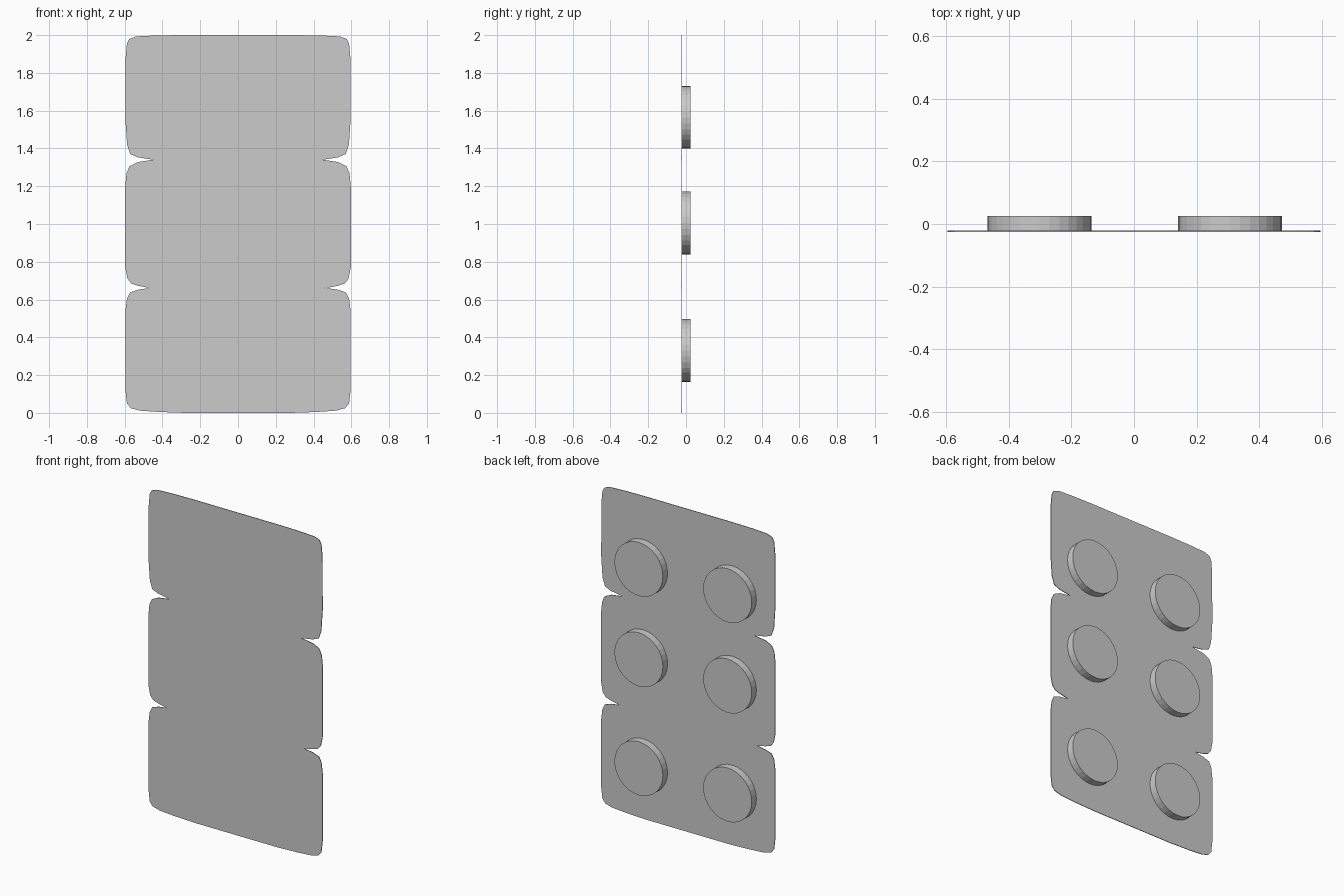
import bpy, bmesh, math
from mathutils import Matrix

cube = bpy.data.objects.get("Cube")
if cube:
    bpy.data.objects.remove(cube, do_unlink=True)

grey = bpy.data.materials.new("light_grey")
grey.use_nodes = True
GREY = (0.6, 0.6, 0.6, 1)
grey.diffuse_color = GREY
grey.node_tree.nodes["Principled BSDF"].inputs["Base Color"].default_value = GREY

BACK = -0.025      # front face of the sheet
FRONT = 0.025      # outer face of the discs
THICK = 0.004


def finish(name, bm):
    bmesh.ops.recalc_face_normals(bm, faces=bm.faces)
    mesh = bpy.data.meshes.new(name)
    bm.to_mesh(mesh)
    bm.free()
    mesh.materials.append(grey)
    obj = bpy.data.objects.new(name, mesh)
    bpy.context.collection.objects.link(obj)
    bpy.ops.object.select_all(action='DESELECT')
    obj.select_set(True)
    bpy.context.view_layer.objects.active = obj
    bpy.ops.object.shade_smooth_by_angle(angle=math.radians(30))
    return obj


# Right half of the notched outline, from top to bottom (x, z)
top_panel = [(0.3, 2.0), (0.44, 1.998), (0.54, 1.993), (0.575, 1.98), (0.588, 1.955),
             (0.595, 1.88), (0.596, 1.55), (0.587, 1.42), (0.57, 1.37), (0.53, 1.353)]
middle_panel = [(0.45, 1.34), (0.53, 1.328), (0.573, 1.307), (0.59, 1.27), (0.597, 1.2),
                (0.597, 0.77), (0.585, 0.71), (0.565, 0.685), (0.53, 0.673)]
bottom_panel = [(0.47, 0.661), (0.53, 0.652), (0.572, 0.637), (0.588, 0.605), (0.596, 0.54),
                (0.596, 0.12), (0.588, 0.05), (0.567, 0.025), (0.52, 0.012),
                (0.42, 0.005), (0.28, 0.0)]
half = top_panel + middle_panel + bottom_panel
outline = half + [(-x, z) for x, z in reversed(half)]

# Thin notched sheet
bm = bmesh.new()
face = bm.faces.new([bm.verts.new((x, BACK, z)) for x, z in outline])
ext = bmesh.ops.extrude_face_region(bm, geom=[face])
bmesh.ops.translate(bm, vec=(0, THICK, 0),
                    verts=[v for v in ext["geom"] if isinstance(v, bmesh.types.BMVert)])
finish("notched_sheet", bm)

# Six round discs on the back, two per panel
for row, z in (("upper", 1.565), ("middle", 1.005), ("lower", 0.33)):
    for side, x in (("left", 0.307), ("right", -0.302)):
        bm = bmesh.new()
        bmesh.ops.create_cone(bm, cap_ends=True, segments=32, radius1=0.166, radius2=0.166,
                              depth=FRONT - BACK - THICK / 2,
                              matrix=Matrix.Translation((x, THICK / 4, z))
                              @ Matrix.Rotation(math.pi / 2, 4, 'X'))
        disc = finish(f"{row}_{side}_disc", bm)
        for poly in disc.data.polygons:
            poly.use_smooth = False
